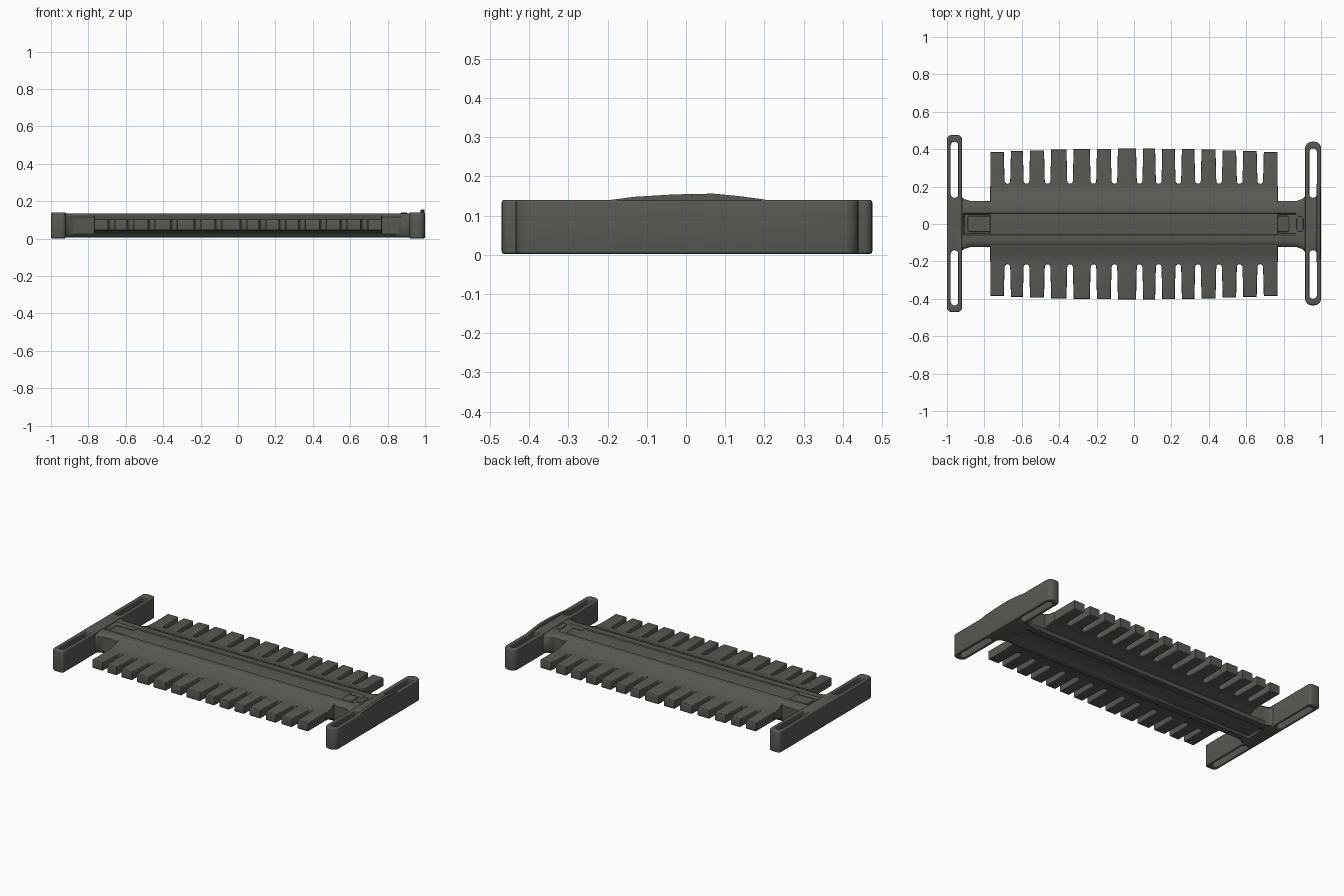
import bpy, bmesh, math

cube = bpy.data.objects.get("Cube")
if cube:
    bpy.data.objects.remove(cube)

mat = bpy.data.materials.new("dark olive grey")
mat.use_nodes = True
colour = (0.1, 0.1, 0.088, 1)
mat.diffuse_color = colour
mat.node_tree.nodes["Principled BSDF"].inputs["Base Color"].default_value = colour


def finish(obj, angle=40):
    obj.data.materials.clear()
    obj.data.materials.append(mat)
    bpy.ops.object.select_all(action="DESELECT")
    obj.select_set(True)
    bpy.context.view_layer.objects.active = obj
    bpy.ops.object.shade_smooth_by_angle(angle=math.radians(angle))


def slab(name, loops, low, high, bevel):
    """Flat outline with optional holes, extruded in z with rounded rims."""
    curve = bpy.data.curves.new(name, "CURVE")
    curve.dimensions = "2D"
    curve.fill_mode = "BOTH"
    curve.extrude = (high - low) / 2 - bevel
    curve.bevel_depth = bevel
    curve.bevel_resolution = 2
    curve.offset = -bevel
    for loop in loops:
        spline = curve.splines.new("POLY")
        spline.points.add(len(loop) - 1)
        for point, (x, y) in zip(spline.points, loop):
            point.co = (x, y, 0, 1)
        spline.use_cyclic_u = True
    temp = bpy.data.objects.new(name + " outline", curve)
    bpy.context.collection.objects.link(temp)
    bpy.context.view_layer.update()
    graph = bpy.context.evaluated_depsgraph_get()
    mesh = bpy.data.meshes.new_from_object(temp.evaluated_get(graph))
    bpy.data.objects.remove(temp)
    bm = bmesh.new()
    bm.from_mesh(mesh)
    bmesh.ops.remove_doubles(bm, verts=bm.verts, dist=0.0002)
    bmesh.ops.recalc_face_normals(bm, faces=bm.faces)
    bm.to_mesh(mesh)
    bm.free()
    mesh.name = name
    obj = bpy.data.objects.new(name, mesh)
    obj.location.z = (low + high) / 2
    bpy.context.collection.objects.link(obj)
    finish(obj)
    return obj


def rounded(x0, x1, y0, y1, r, steps=5):
    """Counter-clockwise rounded rectangle."""
    pts = []
    corners = ((x1 - r, y1 - r), (x0 + r, y1 - r), (x0 + r, y0 + r), (x1 - r, y0 + r))
    for k, (cx, cy) in enumerate(corners):
        for i in range(steps + 1):
            a = math.pi / 2 * (k + i / steps)
            pts.append((cx + r * math.cos(a), cy + r * math.sin(a)))
    return pts


def loft(name, sections, bevel=0):
    """Skin matching closed sections and cap both ends."""
    bm = bmesh.new()
    rings = [[bm.verts.new(p) for p in s] for s in sections]
    for a, b in zip(rings, rings[1:]):
        for i in range(len(a)):
            j = (i + 1) % len(a)
            bm.faces.new((a[i], a[j], b[j], b[i]))
    bm.faces.new(rings[0])
    bm.faces.new(rings[-1])
    bmesh.ops.recalc_face_normals(bm, faces=bm.faces)
    mesh = bpy.data.meshes.new(name)
    bm.to_mesh(mesh)
    bm.free()
    obj = bpy.data.objects.new(name, mesh)
    bpy.context.collection.objects.link(obj)
    if bevel:
        mod = obj.modifiers.new("soft edges", "BEVEL")
        mod.width = bevel
        mod.segments = 2
    finish(obj)
    return obj


def mirrored(half):
    """Complete a half section given from the top centre to the bottom centre."""
    return half + [(-y, z) for y, z in reversed(half)]


# Upright end bars, each with two long through slots
for name, x0, x1, y0, y1, r in (("right_end_bar", -1, -0.92, -0.47, 0.475, 0.022),
                                ("left_end_bar", 0.915, 1, -0.435, 0.44, 0.036)):
    mid = (x0 + x1) / 2
    slots = [rounded(mid - 0.02, mid + 0.02, a, b, 0.019)
             for a, b in ((0.14, y1 - 0.035), (y0 + 0.035, -0.14))]
    slab(name, [rounded(x0, x1, y0, y1, r)] + slots, 0.002, 0.14, 0.007)

# Low crest along the outer edge of the left bar
crest = [(-0.22, 0.13), (-0.2, 0.139), (-0.13, 0.148), (-0.03, 0.154), (0.07, 0.156),
         (0.14, 0.149), (0.2, 0.141), (0.23, 0.13)]
loft("bar_crest", [[(x, y, z) for y, z in crest] for x in (0.977, 0.997)], 0.003)

# Comb plate: one outline with rounded notches between the fins on both sides
gaps = (-0.677, -0.575, -0.462, -0.342, -0.217, -0.105, 0.03, 0.132,
        0.237, 0.342, 0.455, 0.565, 0.675)
END, GAP, ROOT = 0.772, 0.015, 0.215


def fin_side(sign):
    edges = [-END] + [e for g in gaps for e in (g - GAP, g + GAP)] + [END]
    pts = []
    for k in range(0, len(edges), 2):
        a, b = edges[k], edges[k + 1]
        tip = 0.403 - 0.035 * ((a + b) / 2) ** 2
        pts += [(a + 0.004, sign * tip), (b - 0.004, sign * tip)]
        if b < END:
            for i in range(7):
                t = math.pi * i / 6
                pts.append((b + GAP - GAP * math.cos(t), sign * (ROOT + GAP - GAP * math.sin(t))))
    return pts


slab("comb_plate", [fin_side(-1) + fin_side(1)[::-1]], 0.045, 0.103, 0.006)

# Sloping shoulders that blend the spine into the plate
shoulder = mirrored([(0.1, 0.128), (0.14, 0.118), (0.16, 0.108), (0.205, 0.102),
                     (0.205, 0.048), (0.15, 0.042), (0.12, 0.025)])
loft("shoulders", [[(x, y, z) for y, z in shoulder] for x in (-0.77, 0.77)], 0.004)

# Central spine with a shallow channel on both faces and flared ends
stations = ((-0.94, 0.045, 0), (-0.915, 0.016, 0), (-0.905, 0.01, 1), (-0.87, 0, 1),
            (0.845, 0, 1), (0.865, 0, 0), (0.9, 0.012, 0), (0.935, 0.045, 0))
sections = []
for x, flare, channel in stations:
    w, top, low = 0.122 + flare, 0.134 - 0.014 * channel, 0.006 + 0.012 * channel
    half = [(0.052, top), (0.06, 0.134), (0.09, 0.135), (w - 0.014, 0.13), (w, 0.116),
            (w, 0.024), (w - 0.014, 0.008), (0.07, 0.006), (0.06, low)]
    sections.append([(x, y, z) for y, z in mirrored(half)])
loft("spine", sections)

# Raised strip in the channel and small stop at its left end
slab("channel_strip", [rounded(-0.89, 0.83, -0.042, 0.042, 0.012)], 0.1, 0.126, 0.004)
slab("channel_stop", [rounded(0.87, 0.905, -0.04, 0.04, 0.012)], 0.1, 0.139, 0.003)
